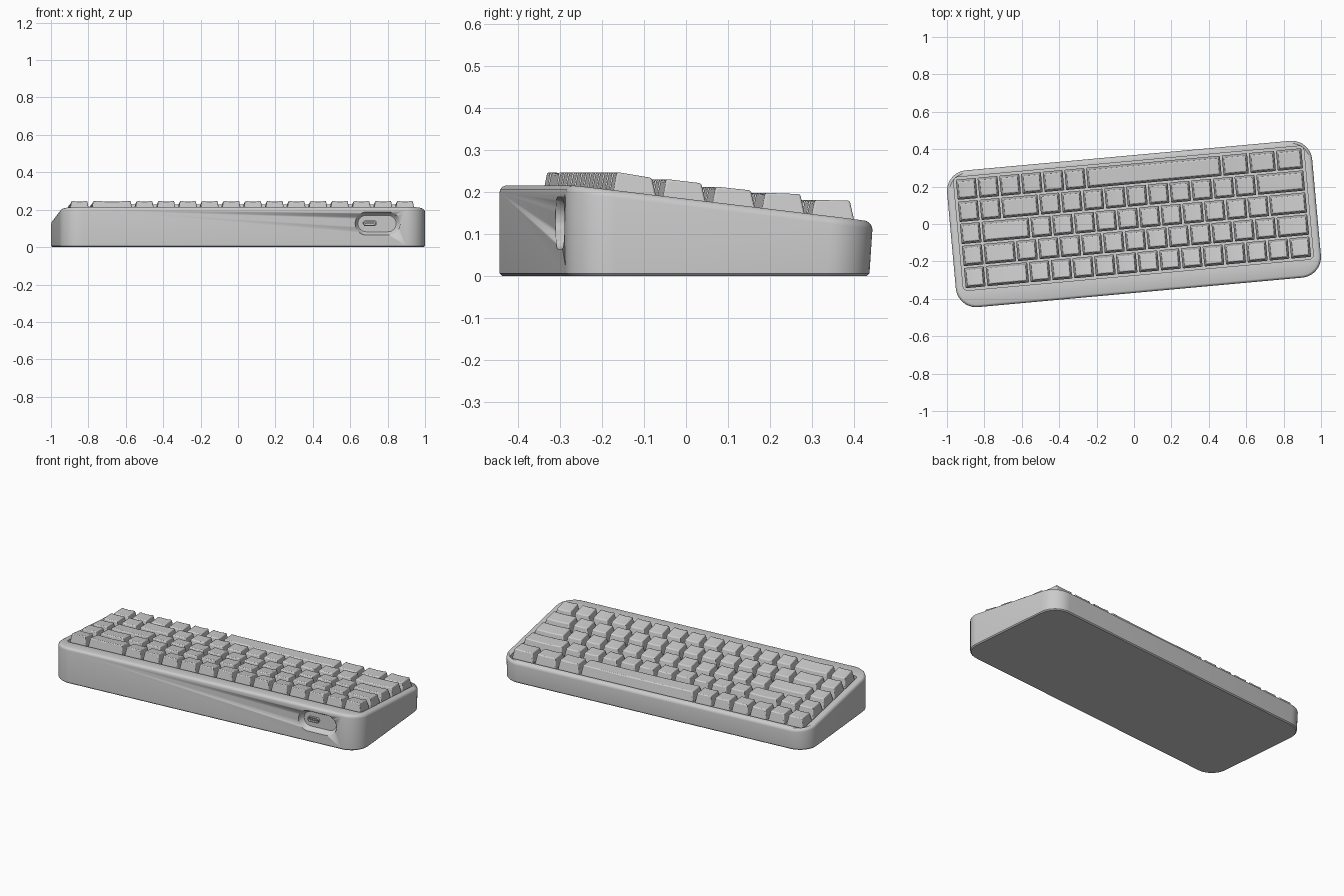
import bpy, bmesh, math
from mathutils import Matrix

if "Cube" in bpy.data.objects:
    bpy.data.objects.remove(bpy.data.objects["Cube"])

TURN = Matrix.Rotation(math.radians(5.2), 4, 'Z')   # whole keyboard sits slightly turned
UX, UY = 0.1165, 0.1185                             # key pitch
ROW_MID = 0.031


def rim_z(y):
    """Height of the sloping case top."""
    return 0.173 - 0.12 * y


def finish(name, bm, bevel=0.0, segments=2):
    bmesh.ops.recalc_face_normals(bm, faces=bm.faces)
    bm.transform(TURN)
    me = bpy.data.meshes.new(name)
    bm.to_mesh(me)
    bm.free()
    ob = bpy.data.objects.new(name, me)
    bpy.context.collection.objects.link(ob)
    if bevel:
        m = ob.modifiers.new("soft_edges", 'BEVEL')
        m.width, m.segments, m.limit_method = bevel, segments, 'ANGLE'
        m.angle_limit = math.radians(35)
    bpy.context.view_layer.objects.active = ob
    ob.select_set(True)
    bpy.ops.object.shade_smooth_by_angle(angle=math.radians(35))
    ob.select_set(False)
    return ob


def round_rect(x0, x1, y0, y1, r, n=10):
    pts = []
    for cx, cy, a0 in ((x1 - r, y1 - r, 0), (x0 + r, y1 - r, 90),
                       (x0 + r, y0 + r, 180), (x1 - r, y0 + r, 270)):
        for i in range(n + 1):
            a = math.radians(a0 + 90 * i / n)
            pts.append((cx + r * math.cos(a), cy + r * math.sin(a)))
    return pts


def loft(bm, loops, closed=False):
    """Skin a list of equal-length loops, capping the ends or joining them."""
    rings = [[bm.verts.new(p) for p in loop] for loop in loops]
    pairs = list(zip(rings, rings[1:]))
    if closed:
        pairs.append((rings[-1], rings[0]))
    for a, b in pairs:
        for i in range(len(a)):
            j = (i + 1) % len(a)
            bm.faces.new((a[i], a[j], b[j], b[i]))
    if not closed:
        bm.faces.new(rings[0])
        bm.faces.new(rings[-1])


# Case: rounded wedge with a sunken well
def outer(inset, front=0.367):
    return round_rect(-0.98 + inset, 0.98 - inset, -0.367 + inset, front - inset, 0.11 - inset)


well = round_rect(-0.94, 0.94, -0.273, 0.335, 0.025)
loops = [[(x, y, 0) for x, y in outer(0.006, 0.360)],
         [(x, y, 0.006) for x, y in outer(0, 0.360)]]
for inset, drop in ((0, 0.018), (0.002, 0.010), (0.007, 0.004), (0.014, 0)):
    loops.append([(x, y, rim_z(y) - drop) for x, y in outer(inset)])
for drop in (0.002, 0.05):
    loops.append([(x, y, rim_z(y) - drop) for x, y in well])
bm = bmesh.new()
loft(bm, loops)
case = finish("case", bm)


# Cable recess in the tall side
def stadium(cx, cz, w, h, y, r=None):
    r = r or h / 2 - 0.0005
    return [(x, y, z) for x, z in round_rect(cx - w / 2, cx + w / 2, cz - h / 2, cz + h / 2, r, 8)]


bm = bmesh.new()
loft(bm, [stadium(0.716, 0.126, 0.250, 0.133, -0.40),
          stadium(0.716, 0.126, 0.242, 0.125, -0.368),
          stadium(0.716, 0.126, 0.228, 0.111, -0.345),
          stadium(0.716, 0.126, 0.205, 0.088, -0.335)])
cutter = finish("recess_cutter", bm)
cutter.hide_render = True
cutter.hide_set(True)
cut = case.modifiers.new("recess", 'BOOLEAN')
cut.operation, cut.solver, cut.object = 'DIFFERENCE', 'EXACT', cutter

# Port shell and its tongue
bm = bmesh.new()
loft(bm, [stadium(0.677, 0.128, 0.072, 0.030, -0.325),
          stadium(0.677, 0.128, 0.072, 0.030, -0.348),
          stadium(0.677, 0.128, 0.062, 0.020, -0.348),
          stadium(0.677, 0.128, 0.062, 0.020, -0.325)], closed=True)
finish("port_shell", bm)
bm = bmesh.new()
loft(bm, [stadium(0.677, 0.128, 0.048, 0.007, -0.325),
          stadium(0.677, 0.128, 0.048, 0.007, -0.344)])
finish("port_tongue", bm)


# Keycaps: tapered, with a shallow dished top
def keycap(name, x0, x1, yc, z_back, z_front):
    gap, inset, n = 0.004, 0.016, 6
    bm = bmesh.new()
    cols = []
    for i in range(n + 1):
        t = i / n
        xb = x0 + gap + (x1 - x0 - 2 * gap) * t
        xt = x0 + inset + (x1 - x0 - 2 * inset) * t
        dip = 0.003 * (1 - (2 * t - 1) ** 2)
        yb, yf = yc - UY / 2 + gap, yc + UY / 2 - gap
        pts = ((xb, yb, rim_z(yb) - 0.022), (xt, yc - 0.043, z_back - dip),
               (xt, yc + 0.041, z_front - dip), (xb, yf, rim_z(yf) - 0.022))
        cols.append([bm.verts.new(p) for p in pts])
    for a, b in zip(cols, cols[1:]):
        for k in range(4):
            m = (k + 1) % 4
            bm.faces.new((a[k], a[m], b[m], b[k]))
    bm.faces.new(cols[0])
    bm.faces.new(cols[-1])
    finish(name, bm, bevel=0.005)


# Rows from the low edge to the tall edge: key widths, top heights
ROWS = (([1] * 6 + [6.25] + [1.25] * 3, 0.181, 0.180),
        ([1, 1, 1.75] + [1] * 10 + [2.25], 0.198, 0.195),
        ([1, 2.25] + [1] * 11 + [1.75], 0.213, 0.204),
        ([1, 1.5] + [1] * 12 + [1.5], 0.231, 0.221),
        ([1, 2] + [1] * 13, 0.248, 0.234))
for r, (widths, zb, zf) in enumerate(ROWS):
    x = -8 * UX
    for c, w in enumerate(widths):
        keycap(f"key_row{r + 1}_{c + 1}", x, x + w * UX, ROW_MID + (2 - r) * UY, zb, zf)
        x += w * UX
